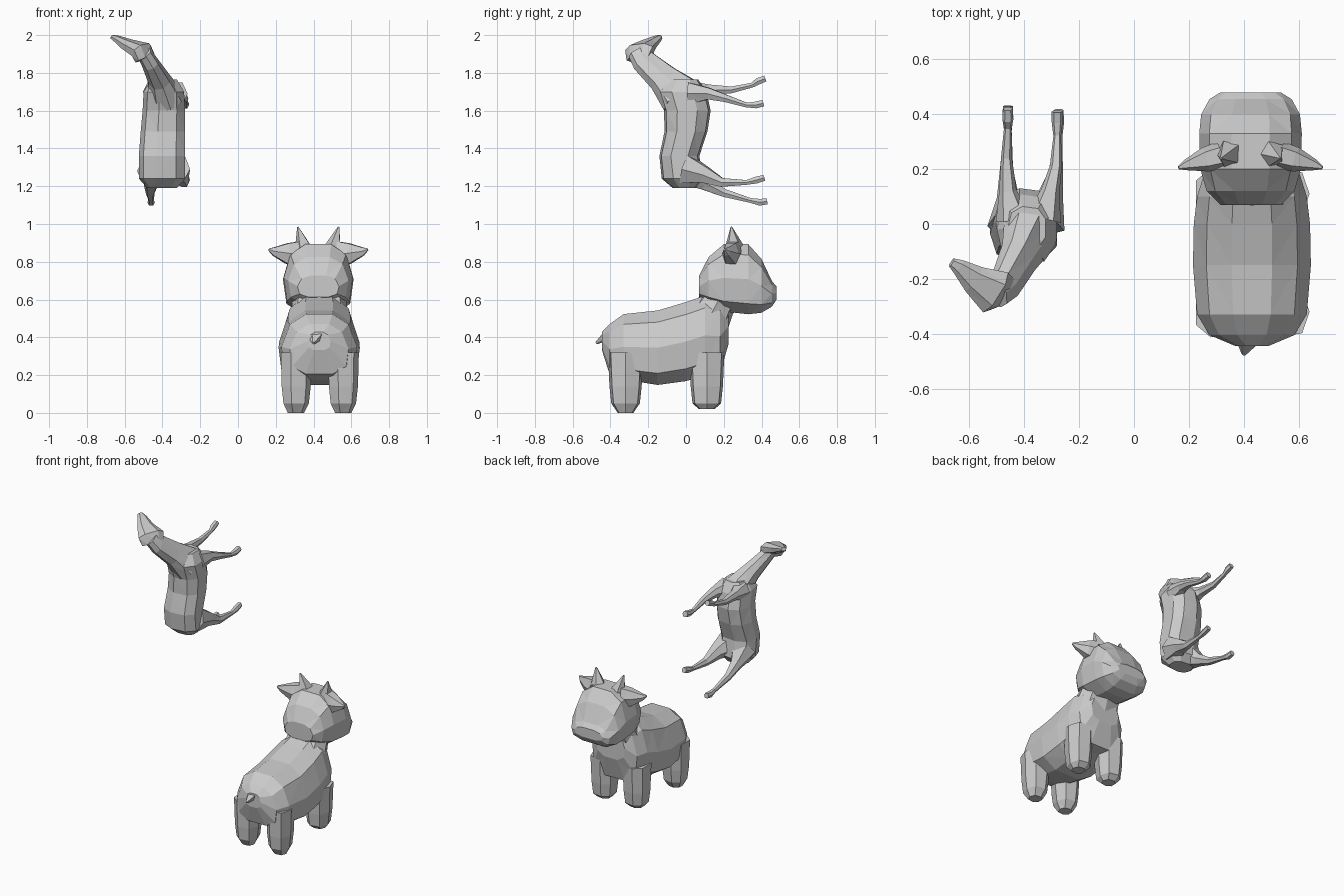
import bpy, bmesh
from math import sin, cos, pi
from mathutils import Vector


def loft(name, stations, n=8, ref=(0, 0, 1), axis=None, box=0.8, taper=0.0):
    """Faceted tube through stations (x, y, z, half_side, half_along_ref)."""
    bm = bmesh.new()
    pts = [Vector(s[:3]) for s in stations]
    rings = []

    def power(a):
        return (1 if a >= 0 else -1) * abs(a) ** box

    for i, s in enumerate(stations):
        t = Vector(axis) if axis else pts[min(i + 1, len(pts) - 1)] - pts[max(i - 1, 0)]
        t.normalize()
        r = Vector(ref)
        u = t.cross(r).normalized()
        v = u.cross(t).normalized()
        ring = []
        for k in range(n):
            a = 2 * pi * k / n
            side = power(cos(a)) * s[3] * (1 - taper * sin(a))
            ring.append(bm.verts.new(pts[i] + u * side + v * power(sin(a)) * s[4]))
        rings.append(ring)
    for a, b in zip(rings, rings[1:]):
        for k in range(n):
            bm.faces.new((a[k], a[(k + 1) % n], b[(k + 1) % n], b[k]))
    bm.faces.new(rings[0])
    bm.faces.new(rings[-1])
    bmesh.ops.triangulate(bm, faces=[f for f in bm.faces if len(f.verts) == 4])
    bmesh.ops.recalc_face_normals(bm, faces=bm.faces)
    me = bpy.data.meshes.new(name)
    bm.to_mesh(me)
    bm.free()
    ob = bpy.data.objects.new(name, me)
    bpy.context.collection.objects.link(ob)
    return ob


def slices(x, rows):
    """Rows (y, top, bottom, half_width) to upright cross-sections."""
    return [(x, y, (t + b) / 2, w, (t - b) / 2) for y, t, b, w in rows]


# ---------- stout cow, facing +y ----------
CX, HX = 0.43, 0.425
loft("cow_body", slices(CX, [
    (-0.445, 0.43, 0.33, 0.06), (-0.405, 0.475, 0.20, 0.155),
    (-0.33, 0.53, 0.17, 0.20), (-0.15, 0.55, 0.14, 0.215),
    (0.0, 0.595, 0.16, 0.212), (0.10, 0.63, 0.19, 0.20),
    (0.18, 0.61, 0.20, 0.175), (0.225, 0.56, 0.36, 0.11)]),
    n=10, axis=(0, 1, 0), box=0.78, taper=0.15)
loft("cow_tail", [(0.42, -0.39, 0.43, 0.07, 0.04), (0.40, -0.475, 0.37, 0.008, 0.008)], n=5)
loft("cow_neck", [(CX, 0.11, 0.48, 0.16, 0.12), (CX, 0.16, 0.57, 0.145, 0.10),
                  (HX, 0.21, 0.66, 0.14, 0.11)], ref=(0, 1, 0))
loft("cow_head", slices(HX, [
    (0.07, 0.73, 0.61, 0.11), (0.12, 0.83, 0.57, 0.16),
    (0.20, 0.90, 0.53, 0.183), (0.33, 0.90, 0.515, 0.187),
    (0.40, 0.82, 0.525, 0.18), (0.455, 0.70, 0.56, 0.15),
    (0.48, 0.67, 0.60, 0.11)]),
    n=10, axis=(0, 1, 0), box=0.75, taper=0.1)

for side, label in ((-1, "left"), (1, "right")):
    # legs
    for part, y, z0 in (("rear", -0.32, 0.0), ("front", 0.11, 0.02)):
        x = CX + side * 0.125
        loft(f"cow_{part}_{label}_leg", [
            (x, y, 0.32, 0.085, 0.095), (x, y, 0.14, 0.08, 0.087),
            (x, y, 0.05, 0.07, 0.077), (x, y, z0, 0.045, 0.042)],
            ref=(0, 1, 0), n=7)
    # ears and horns
    loft(f"cow_{label}_ear", [
        (HX + side * 0.11, 0.25, 0.84, 0.05, 0.075),
        (HX + side * 0.165, 0.235, 0.845, 0.045, 0.06),
        (HX + side * 0.235, 0.215, 0.855, 0.02, 0.025),
        (HX + side * 0.262, 0.205, 0.865, 0.006, 0.006)], n=6)
    loft(f"cow_{label}_horn", [
        (HX + side * 0.08, 0.255, 0.88, 0.045, 0.05),
        (HX + side * 0.108, 0.24, 0.985, 0.004, 0.004)], ref=(0, 1, 0), n=5)

# ---------- slender horse, reared up with its belly towards +y ----------
loft("horse_body", [
    (-0.40, -0.01, 1.19, 0.08, 0.06), (-0.40, -0.02, 1.24, 0.125, 0.11),
    (-0.40, -0.035, 1.36, 0.125, 0.107), (-0.395, 0.0, 1.49, 0.12, 0.115),
    (-0.39, 0.007, 1.60, 0.115, 0.125), (-0.39, -0.02, 1.70, 0.11, 0.13),
    (-0.39, -0.015, 1.765, 0.07, 0.08)],
    ref=(0, 1, 0), axis=(0, 0, 1), n=9)
loft("horse_neck", [
    (-0.385, -0.03, 1.68, 0.09, 0.12), (-0.42, -0.12, 1.77, 0.06, 0.085),
    (-0.47, -0.22, 1.86, 0.045, 0.07), (-0.50, -0.25, 1.91, 0.04, 0.06)],
    ref=(0, 1, 0))
loft("horse_head", [
    (-0.49, -0.25, 1.875, 0.035, 0.075), (-0.51, -0.245, 1.92, 0.042, 0.088),
    (-0.585, -0.20, 1.95, 0.03, 0.055), (-0.64, -0.155, 1.98, 0.018, 0.03),
    (-0.665, -0.14, 1.99, 0.012, 0.018)],
    ref=(0.65, 0.75, 0), n=7)

# legs as (x, y, z, radius) paths from hip or shoulder to hoof
legs = {
    "horse_front_left_leg": [
        (-0.44, 0.02, 1.70, 0.065), (-0.46, 0.12, 1.71, 0.032), (-0.465, 0.24, 1.71, 0.02),
        (-0.46, 0.35, 1.735, 0.014), (-0.46, 0.38, 1.755, 0.02), (-0.46, 0.42, 1.77, 0.018)],
    "horse_front_right_leg": [
        (-0.33, 0.02, 1.69, 0.065), (-0.305, 0.12, 1.69, 0.034), (-0.285, 0.21, 1.665, 0.022),
        (-0.28, 0.32, 1.63, 0.014), (-0.28, 0.37, 1.63, 0.02), (-0.28, 0.41, 1.64, 0.02)],
    "horse_rear_left_leg": [
        (-0.45, 0.0, 1.28, 0.085), (-0.46, 0.10, 1.215, 0.04), (-0.465, 0.20, 1.165, 0.024),
        (-0.46, 0.34, 1.125, 0.014), (-0.46, 0.39, 1.115, 0.02), (-0.46, 0.43, 1.12, 0.018)],
    "horse_rear_right_leg": [
        (-0.335, 0.0, 1.29, 0.085), (-0.305, 0.10, 1.26, 0.048), (-0.285, 0.19, 1.22, 0.026),
        (-0.275, 0.32, 1.22, 0.014), (-0.275, 0.37, 1.232, 0.02), (-0.275, 0.415, 1.245, 0.018)],
}
for name, path in legs.items():
    loft(name, [(*p, p[3]) for p in path], n=6)
